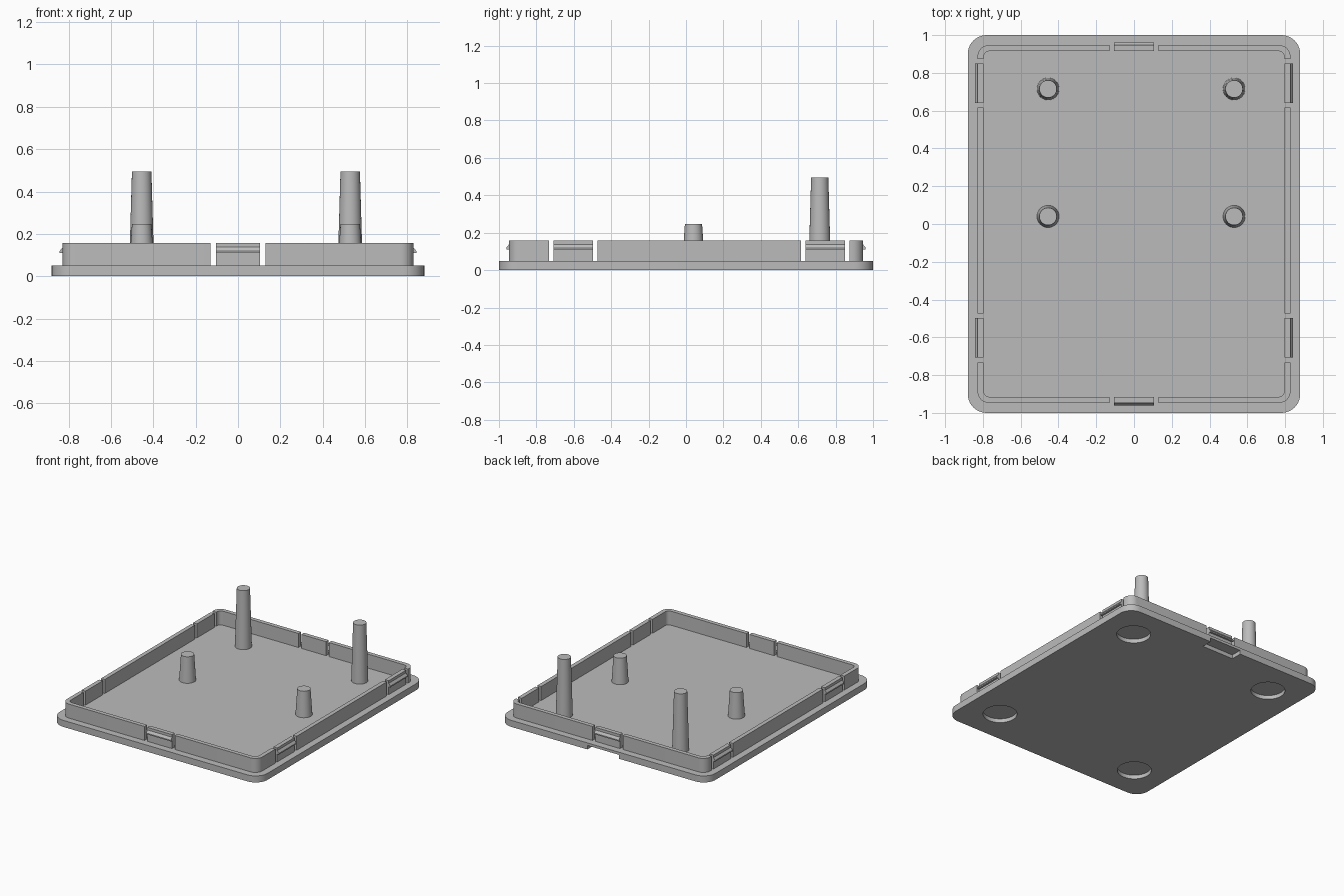
import bpy, bmesh
from math import sin, cos, pi, radians
from mathutils import Matrix

if "Cube" in bpy.data.objects:
    bpy.data.objects.remove(bpy.data.objects["Cube"])

grey = bpy.data.materials.new("plain_grey")
grey.use_nodes = True
COLOUR = (0.5, 0.5, 0.5, 1)
grey.diffuse_color = COLOUR
grey.node_tree.nodes["Principled BSDF"].inputs["Base Color"].default_value = COLOUR


def make(name, bm):
    bmesh.ops.recalc_face_normals(bm, faces=bm.faces)
    mesh = bpy.data.meshes.new(name)
    bm.to_mesh(mesh)
    bm.free()
    mesh.materials.append(grey)
    obj = bpy.data.objects.new(name, mesh)
    bpy.context.collection.objects.link(obj)
    return obj


def activate(obj):
    bpy.ops.object.select_all(action='DESELECT')
    obj.select_set(True)
    bpy.context.view_layer.objects.active = obj


def smooth(obj):
    activate(obj)
    bpy.ops.object.shade_smooth_by_angle(angle=radians(30))


def rounded(hx, hy, r, steps=10):
    """Outline of a rounded rectangle, counter-clockwise."""
    pts = []
    for k, (sx, sy) in enumerate([(1, 1), (-1, 1), (-1, -1), (1, -1)]):
        for i in range(steps + 1):
            a = (k + i / steps) * pi / 2
            pts.append((sx * (hx - r) + r * cos(a), sy * (hy - r) + r * sin(a)))
    return pts


def extrude_up(bm, faces, height):
    out = bmesh.ops.extrude_face_region(bm, geom=faces)["geom"]
    verts = [g for g in out if isinstance(g, bmesh.types.BMVert)]
    bmesh.ops.translate(bm, verts=verts, vec=(0, 0, height))


def add_box(bm, x, y, z, sx, sy, sz):
    bmesh.ops.create_cube(bm, size=1, matrix=Matrix.Translation((x, y, z))
                          @ Matrix.Diagonal((sx, sy, sz, 1)))


def add_cone(bm, x, y, z0, z1, r0, r1):
    bmesh.ops.create_cone(bm, cap_ends=True, segments=40, radius1=r0, radius2=r1,
                          depth=z1 - z0, matrix=Matrix.Translation((x, y, (z0 + z1) / 2)))


def cut(obj, bm):
    cutter = make("cutter", bm)
    cutter.hide_render = True
    mod = obj.modifiers.new("cut", 'BOOLEAN')
    mod.operation, mod.solver, mod.object = 'DIFFERENCE', 'EXACT', cutter
    activate(obj)
    bpy.ops.object.modifier_apply(modifier=mod.name)
    bpy.data.objects.remove(cutter)


BASE, TOP = 0.05, 0.157
RX, RY, WALL = 0.828, 0.947, 0.032

# Base plate with round foot recesses and a pry notch at the back
bm = bmesh.new()
plate_face = bm.faces.new([bm.verts.new((x, y, 0)) for x, y in rounded(0.88, 1, 0.1)])
extrude_up(bm, [plate_face], BASE)
plate = make("base_plate", bm)
bm = bmesh.new()
for sx in (-1, 1):
    for sy in (-1, 1):
        add_cone(bm, sx * 0.616, sy * 0.731, -0.03, 0.03, 0.12, 0.12)
add_box(bm, 0, 1, 0, 0.27, 0.17, 0.06)
cut(plate, bm)
smooth(plate)

# Raised rim, slotted on both sides of each snap clip
bm = bmesh.new()
outer = [bm.verts.new((x, y, BASE)) for x, y in rounded(RX, RY, 0.06)]
inner = [bm.verts.new((x, y, BASE)) for x, y in rounded(RX - WALL, RY - WALL, 0.03)]
n = len(outer)
ring = [bm.faces.new((outer[i], outer[(i + 1) % n], inner[(i + 1) % n], inner[i]))
        for i in range(n)]
extrude_up(bm, ring, TOP - BASE)
rim = make("rim_wall", bm)

SIDE_CLIPS = (0.745, -0.603)
HALF, GAP = 0.105, 0.024
bm = bmesh.new()
for s in (-1, 1):
    for e in (-1, 1):
        off = e * (HALF + GAP / 2)
        add_box(bm, off, s * (RY - WALL / 2), 0.15, GAP, 0.1, 0.2)
        for y in SIDE_CLIPS:
            add_box(bm, s * (RX - WALL / 2), y + off, 0.15, 0.1, GAP, 0.2)
cut(rim, bm)
smooth(rim)


# Wedge-shaped catches on the outside of the clips
def catch(name, x, y, turn):
    bm = bmesh.new()
    profile = [(-0.002, 0.11), (0.014, 0.11), (0.014, 0.119), (0, 0.137), (-0.002, 0.137)]
    face = bm.faces.new([bm.verts.new((p, -HALF, z)) for p, z in profile])
    out = bmesh.ops.extrude_face_region(bm, geom=[face])["geom"]
    bmesh.ops.translate(bm, vec=(0, 2 * HALF, 0),
                        verts=[g for g in out if isinstance(g, bmesh.types.BMVert)])
    bm.transform(Matrix.Translation((x, y, 0)) @ Matrix.Rotation(turn, 4, 'Z'))
    make(name, bm)


catch("back_catch", 0, RY, pi / 2)
catch("front_catch", 0, -RY, -pi / 2)
for place, y in zip(("back", "front"), SIDE_CLIPS):
    catch(place + "_left_catch", RX, y, 0)
    catch(place + "_right_catch", -RX, y, pi)

# Tapered posts: tall pair at the back, short pair in the middle
for kind, y, top in (("tall", 0.715, 0.495), ("short", 0.04, 0.247)):
    for side, x in (("left", 0.53), ("right", -0.455)):
        bm = bmesh.new()
        add_cone(bm, x, y, BASE - 0.005, top, 0.059, 0.046)
        smooth(make(f"{kind}_{side}_post", bm))
